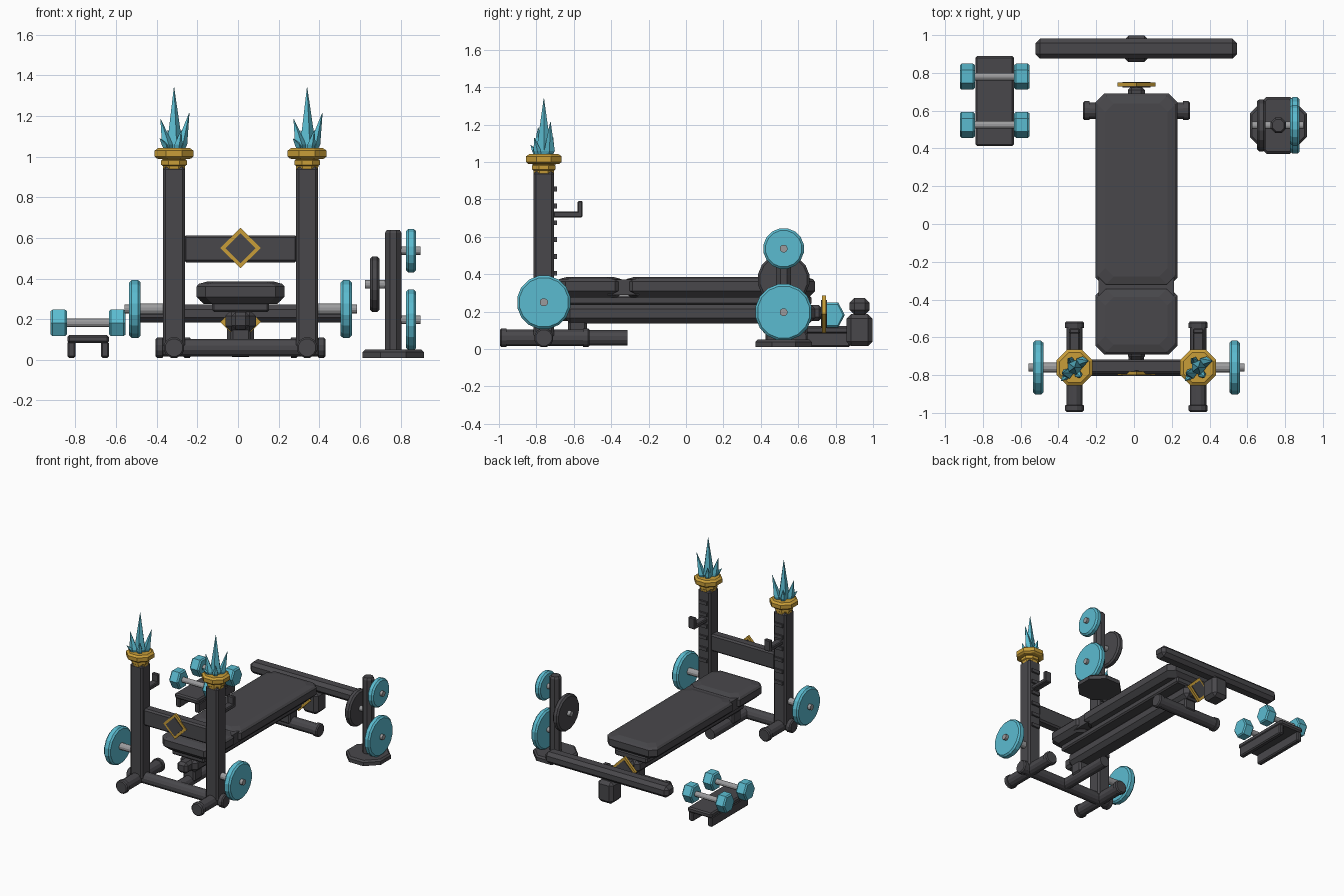
import bpy, bmesh, math
from mathutils import Vector, Matrix

if "Cube" in bpy.data.objects:
    bpy.data.objects.remove(bpy.data.objects["Cube"])

CX = 0.0125          # centre line of the bench and rack
RACK_Y = -0.76


def material(name, rgb):
    m = bpy.data.materials.new(name)
    m.diffuse_color = (*rgb, 1)
    m.use_nodes = True
    m.node_tree.nodes["Principled BSDF"].inputs["Base Color"].default_value = m.diffuse_color
    return m


DARK = material("dark iron", (0.066, 0.064, 0.071))
TEAL = material("teal crystal", (0.105, 0.50, 0.63))
GOLD = material("gold trim", (0.58, 0.34, 0.04))
STEEL = material("grey steel", (0.33, 0.33, 0.34))
AXES = {"x": Matrix.Rotation(math.pi / 2, 4, "Y"),
        "y": Matrix.Rotation(-math.pi / 2, 4, "X"),
        "z": Matrix.Identity(4)}


def finish(name, bm, mat, bevel=0.0):
    bmesh.ops.recalc_face_normals(bm, faces=bm.faces)
    me = bpy.data.meshes.new(name)
    bm.to_mesh(me)
    bm.free()
    me.materials.append(mat)
    ob = bpy.data.objects.new(name, me)
    bpy.context.collection.objects.link(ob)
    if bevel:
        mod = ob.modifiers.new("chamfer", "BEVEL")
        mod.width, mod.segments, mod.limit_method = bevel, 1, "ANGLE"
    return ob


def box(name, x, y, z, mat=DARK, bevel=0.0):
    """Box from (min, max) pairs."""
    bm = bmesh.new()
    bmesh.ops.create_cube(bm, size=1)
    for v in bm.verts:
        v.co = [p[0] + (p[1] - p[0]) * (c + 0.5) for p, c in zip((x, y, z), v.co)]
    return finish(name, bm, mat, bevel)


def loft(name, rings, mat):
    bm = bmesh.new()
    loops = [[bm.verts.new(p) for p in r] for r in rings]
    n = len(loops[0])
    for a, b in zip(loops, loops[1:]):
        for i in range(n):
            bm.faces.new((a[i], a[(i + 1) % n], b[(i + 1) % n], b[i]))
    bm.faces.new(loops[0])
    bm.faces.new(loops[-1])
    return finish(name, bm, mat)


def lathe(name, center, axis, profile, sides, mat=DARK):
    """Solid of revolution from (radius, height) pairs along an axis."""
    rot = AXES[axis]
    off = math.pi / sides
    rings = [[Vector(center) + rot @ Vector((r * math.cos(2 * math.pi * i / sides + off),
              r * math.sin(2 * math.pi * i / sides + off), h)) for i in range(sides)]
             for r, h in profile]
    return loft(name, rings, mat)


def rod(name, center, axis, a, b, r, mat=STEEL, sides=12):
    return lathe(name, center, axis, [(r, a), (r, b)], sides, mat)


def weight(name, x0, x1, y, z, r, mat=TEAL):
    c = 0.012
    lathe(name, (0, y, z), "x", [(r - c, x0), (r, x0 + c), (r, x1 - c), (r - c, x1)], 16, mat)


def pad(name, y0, y1, hx, corner, layers, mat=DARK):
    """Slab with cut corners; layers are (z, inset)."""
    rings = []
    for z, s in layers:
        w, a, b, c = hx - s, y0 + s, y1 - s, corner
        rings.append([(CX + px, py, z) for px, py in (
            (w, a + c), (w, b - c), (w - c, b), (c - w, b),
            (-w, b - c), (-w, a + c), (c - w, a), (w - c, a))])
    loft(name, rings, mat)


def tube_foot(name, center, axis, a, b):
    """Round floor tube with a collar at each end."""
    r, k = 0.045, 0.052
    lathe(name, center, axis, [(k - .008, a), (k, a + .008), (k, a + .035), (r, a + .036),
          (r, b - .036), (k, b - .035), (k, b - .008), (k - .008, b)], 12)


def diamond(name, y, z, r):
    """Gold diamond frame with a dark centre plate."""
    for part, rad, d, mat in (("frame", r, 0.010, GOLD), ("plate", r * 0.74, 0.015, DARK)):
        rings = [[(CX + px * rad, y + s, z + pz * rad) for px, pz in
                  ((1, 0), (0, 1), (-1, 0), (0, -1))] for s in (-d, d)]
        loft(name + "_" + part, rings, mat)


def spike(name, base, mid, tip, r, sides=5):
    """Faceted crystal shard."""
    def ring(p, rad):
        return [(p[0] + rad * math.cos(6.2832 * i / sides), p[1] + rad * math.sin(6.2832 * i / sides),
                 p[2]) for i in range(sides)]
    loft(name, [ring(base, r * 0.75), ring(mid, r), ring(tip, 0.0012)], TEAL)


# Rack: uprights, caps, crystals, hooks, storage pegs
for side, s in (("left", -1), ("right", 1)):
    x, y = CX + s * 0.3275, RACK_Y
    box(side + "_upright", (x - .054, x + .054), (y - .055, y + .055), (.06, .95), DARK, .013)
    tube_foot(side + "_rack_foot", (x, 0, .06), "y", -0.995, -0.515)
    lathe(side + "_cap", (x, y, 0), "z", [(.058, .935), (.06, .955), (.068, .96), (.068, .98),
          (.06, .987), (.09, .99), (.103, 1.0), (.103, 1.03), (.085, 1.042)], 8, GOLD)
    for i, (bx, by, tx, ty, tz, r) in enumerate((
            (0, 0, 0, 0, 1.34, .042), (.035, .03, .075, .035, 1.215, .03),
            (-.035, -.03, -.066, -.03, 1.185, .03), (.02, -.035, .035, -.05, 1.13, .022),
            (-.02, .035, -.03, .05, 1.13, .022), (-.045, -.045, -.07, -.07, 1.09, .02))):
        spike(f"{side}_crystal_{i}", (x + bx * .8, y + by * .8, 1.03),
              (x + bx, y + by, 1.06), (x + tx, y + ty, tz), r)
    for i in range(6):
        z = .405 + i * .09
        box(f"{side}_notch_{i}", (x - .035, x + .035), (y + .05, y + .069), (z - .013, z + .013))
    box(side + "_hook_arm", (x - .028, x + .028), (y + .05, -.553), (.703, .735), DARK, .006)
    box(side + "_hook_tip", (x - .028, x + .028), (-.58, -.553), (.71, .792), DARK, .006)
    lo, hi = sorted((CX + s * .35, CX + s * .54))
    rod(side + "_peg_sleeve", (0, y, .25), "x", lo, hi, .027)
    lo, hi = sorted((CX + s * .50, CX + s * .572))
    rod(side + "_peg_end", (0, y, .25), "x", lo, hi, .022)
    lo, hi = sorted((CX + s * .492, CX + s * .548))
    weight(side + "_rack_weight", lo, hi, y, .25, .145)

tube_foot("rack_cross_foot", (0, RACK_Y, .06), "x", CX - .418, CX + .418)
box("rack_rail", (CX - .28, CX + .28), (-.793, -.717), (.48, .613), DARK, .012)
diamond("rack_badge", -.79, .55, .10)

# Bench: two pads, board, spine, feet
cushion = [(.275, .035), (.31, 0), (.36, 0), (.374, .012), (.385, .052)]
pad("seat_pad", -.69, -.334, .217, .045, cushion)
pad("back_pad", -.330, .69, .217, .045, cushion)
box("pad_bridge", (CX - .20, CX + .20), (-.42, -.25), (.29, .372))
box("pad_board", (CX - .14, CX + .14), (-.64, .67), (.235, .285), DARK, .01)
box("spine", (CX - .075, CX + .075), (-.65, .69), (.137, .245), DARK, .03)
box("spine_core", (CX - .045, CX + .045), (-.72, .73), (.15, .235), DARK, .02)
box("front_post", (CX - .05, CX + .05), (-.63, -.53), (.06, .16), DARK, .012)
box("rear_post", (CX - .05, CX + .05), (.55, .65), (.06, .16), DARK, .012)
rod("centre_foot", (CX, 0, .06), "y", -.76, -.312, .042, DARK)
tube_foot("rear_foot", (0, .60, .06), "x", CX - .283, CX + .283)
diamond("bench_badge", .738, .187, .10)

# Rear bar on its block
box("rear_bar", (-.522, .546), (.875, .982), (.183, .272), DARK, .025)
box("rear_block", (CX - .067, CX + .067), (.857, .997), (.015, .187), DARK, .025)

# Weight tree
TX, TY = .764, .522
lathe("tree_base", (TX, TY, 0), "z", [(.163, .01), (.163, .038), (.15, .05)], 8)
lathe("tree_post", (TX, TY, 0), "z", [(.044, .04), (.044, .625), (.034, .64)], 8)
for name, x0, x1, z, r, mat, a, b in (
        ("upper", .827, .877, .537, .11, TEAL, .77, .897),
        ("lower", .827, .877, .197, .153, TEAL, .77, .897),
        ("dark", .65, .697, .372, .14, DARK, .625, .76)):
    weight(name + "_tree_weight", x0, x1, TY, z, r, mat)
    rod(name + "_tree_peg", (0, TY, z), "x", a, b, .021)

# Dumbbell stand and dumbbells
box("stand_top", (-.84, -.635), (.412, .89), (.082, .122), DARK, .01)
for side, x in (("left", -.82), ("right", -.655)):
    box(side + "_stand_runner", (x - .02, x + .02), (.425, .877), (.01, .09), DARK, .008)
for n, y in (("front", .525), ("back", .78)):
    rod(n + "_dumbbell_handle", (0, y, .182), "x", -.86, -.61, .021)
    for side, a, b in (("left", -.922, -.842), ("right", -.635, -.553)):
        rings = [[(x, y + r * math.cos(math.pi * i / 3), .182 + 1.1 * r * math.sin(math.pi * i / 3))
                  for i in range(6)] for x, r in ((a, .06), (a + .01, .069), (b - .01, .069), (b, .06))]
        loft(f"{n}_dumbbell_{side}_head", rings, TEAL)
